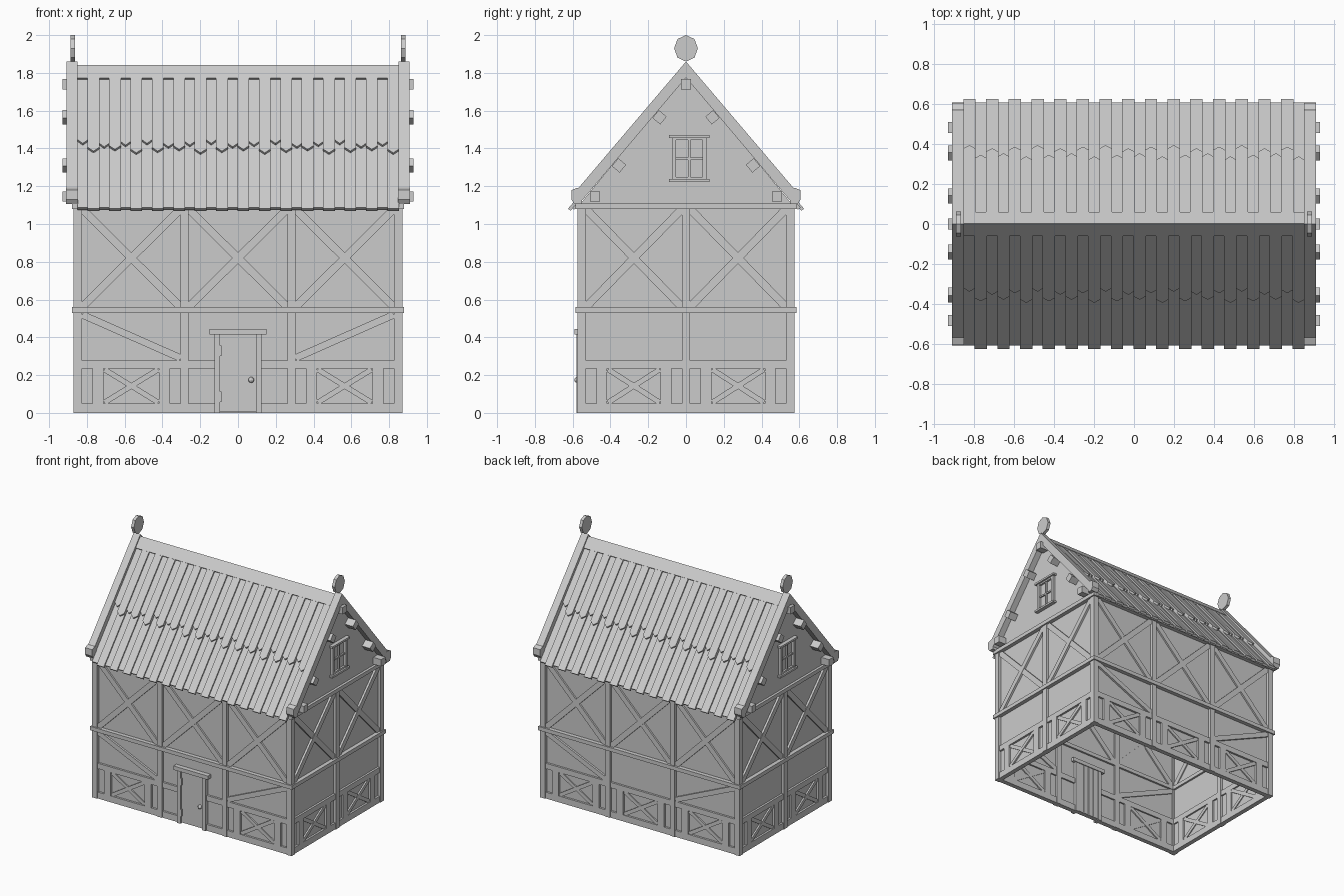
import bpy, bmesh
from math import pi, sin, cos, atan, hypot
from mathutils import Matrix, Vector

if "Cube" in bpy.data.objects:
    bpy.data.objects.remove(bpy.data.objects["Cube"])

parts = {}

def prism(name, M, pts, d0, d1):
    """Extrude a (u, z) outline from depth d0 to d1 (outward) in frame M."""
    bm = parts.setdefault(name, bmesh.new())
    a = [bm.verts.new(M @ Vector((u, -d0, z))) for u, z in pts]
    b = [bm.verts.new(M @ Vector((u, -d1, z))) for u, z in pts]
    n = len(pts)
    faces = [bm.faces.new(a), bm.faces.new(b[::-1])]
    faces += [bm.faces.new((a[i], b[i], b[(i + 1) % n], a[(i + 1) % n])) for i in range(n)]
    bmesh.ops.recalc_face_normals(bm, faces=faces)

def box(name, M, u0, u1, z0, z1, d0, d1):
    prism(name, M, [(u0, z0), (u1, z0), (u1, z1), (u0, z1)], d0, d1)

def brace(name, M, p, q, w, d0, d1):
    l = hypot(q[0] - p[0], q[1] - p[1])
    a, b = -(q[1] - p[1]) / l * w / 2, (q[0] - p[0]) / l * w / 2
    prism(name, M, [(p[0] + a, p[1] + b), (q[0] + a, q[1] + b),
                    (q[0] - a, q[1] - b), (p[0] - a, p[1] - b)], d0, d1)

def cross(name, M, u0, u1, z0, z1, w, d0, d1):
    brace(name, M, (u0, z0), (u1, z1), w, d0, d1)
    brace(name, M, (u0, z1), (u1, z0), w, d0 + .003, d1 - .003)

def square(u, z, s, a):
    return [(u + s * cos(a + k * pi / 2), z + s * sin(a + k * pi / 2)) for k in range(4)]

DX, DY = .87, .575

# Timber framed walls: rotation, outer depth, half width, mid posts, name
walls = [(0, DY, DX, (-.283, .283), "front"), (pi, DY, DX, (-.283, .283), "back"),
         (pi / 2, DX, DY, (0,), "right"), (-pi / 2, DX, DY, (0,), "left")]
for ang, D, W, mids, side in walls:
    M = Matrix.Rotation(ang, 4, 'Z')
    timber, infill = side + "_timber_frame", side + "_infill_braces"
    box(side + "_wall_panel", M, -W + .02, W - .02, .01, 1.1, D - .03, D - .022)
    # Posts and long beams
    if len(mids) == 2:
        for s in (-1, 1):
            box("corner_posts", M, s * W, s * (W - .045), 0, 1.1, D - .045, D)
    for m in mids:
        box(timber, M, m - .021, m + .021, 0, 1.09, D - .045, D)
    for z0, z1 in ((.53, .56), (1.08, 1.11)):
        box(timber, M, -W - .01, W + .01, z0, z1, D - .045, D + .01)
    # Bays between posts
    edges = [-W + .045] + [e for m in mids for e in (m - .021, m + .021)] + [W - .045]
    bays = list(zip(edges[::2], edges[1::2]))
    for i, (a, b) in enumerate(bays):
        cross(infill, M, a, b, .56, 1.08, .042, D - .04, D - .006)
        doorway = side == "front" and i == 1
        spans = [(a, -.12), (.12, b)] if doorway else [(a, b)]
        for p, q in spans:
            box(timber, M, p, q, 0, .05, D - .042, D - .006)
            box(timber, M, p, q, .235, .278, D - .042, D - .006)
        if not doorway:
            for p in (a + .055, b - .113):
                box(timber, M, p, p + .058, .04, .24, D - .042, D - .006)
            cross(infill, M, a + .118, b - .118, .055, .23, .028, D - .04, D - .01)
        if len(mids) == 2 and i != 1:
            z = (.52, .29) if i == 0 else (.29, .52)
            brace(infill, M, (a, z[0]), (b, z[1]), .038, D - .04, D - .006)

# Door with jambs, lintel, hinges and knob
I = Matrix.Identity(4)
for s in (-1, 1):
    box("door_frame", I, s * .125, s * .095, 0, .42, DY - .05, DY + .006)
box("door_frame", I, -.15, .15, .415, .445, DY - .055, DY + .015)
box("door", I, -.096, .096, .005, .416, DY - .035, DY - .01)
for k in range(4):
    u = -.095 + k * .0475
    box("door_planks", I, u + .003, u + .0445, .005, .416, DY - .048, DY - .034)
for z in (.33, .085):
    box("door_hinges", I, -.099, -.088, z - .028, z + .028, DY - .012, DY + .004)
knob = parts.setdefault("door_knob", bmesh.new())
bmesh.ops.create_uvsphere(knob, u_segments=10, v_segments=6, radius=.016,
                          matrix=Matrix.Translation((.07, -DY, .175)))

# Gable ends: wall, barge boards, end blocks, window, finial
for ang, side in ((pi / 2, "right"), (-pi / 2, "left")):
    M = Matrix.Rotation(ang, 4, 'Z')
    prism(side + "_gable_wall", M, [(-.565, 1.1), (.565, 1.1), (0, 1.79)], .835, .86)
    for s in (-1, 1):
        prism(side + "_barge_boards", M, [(0, 1.86), (s * .58, 1.178), (s * .58, 1.105),
                                         (s * .567, 1.105), (0, 1.775)], .85, .908)
        prism(side + "_barge_end_blocks", M, [(s * .55, 1.105), (s * .59, 1.105), (s * .607, 1.13),
                                             (s * .605, 1.18), (s * .575, 1.192), (s * .55, 1.19)], .848, .91)
    w, c = side + "_gable_window", .017
    for z in (1.222, 1.456):
        box(w, M, c - .108, c + .108, z, z + .015, .85, .89)
    for s in (-1, 1):
        box(w, M, c + s * .092, c + s * .07, 1.23, 1.46, .85, .88)
    for z in (1.237, 1.444):
        box(w, M, c - .075, c + .075, z, z + .013, .85, .876)
    box(w, M, c - .006, c + .006, 1.24, 1.45, .85, .872)
    box(w, M, c - .075, c + .075, 1.34, 1.352, .85, .871)
    prism(side + "_ridge_finial", M, [(.063 * sin(k * pi / 4), 1.93 + .07 * cos(k * pi / 4))
                                      for k in range(8)], .864, .888)

# Purlins running the length of the roof
A = atan(1.18)
M = Matrix.Rotation(pi / 2, 4, 'Z')
prism("purlins", M, square(0, 1.74, .038, pi / 4), -.93, .93)
for s in (-1, 1):
    for y, z, a in ((.14, 1.565, -A), (.355, 1.31, -A), (.482, 1.145, 0)):
        prism("purlins", M, square(s * y, z, .038, pi / 4 + s * a), -.93, .93)

# Roof slopes: alternating low and raised boards in two overlapping courses
slope = Matrix(((1, 0, 0, 0), (0, sin(A), -cos(A), 0), (0, -cos(A), -sin(A), 1.86), (0, 0, 0, 1)))
step = 1.7 / 30
for ang, side in ((0, "front"), (pi, "back")):
    M = Matrix.Rotation(ang, 4, 'Z') @ slope
    for i in range(30):
        x, up = -.85 + (i + .5) * step, i % 2
        h = .031 if up else .0283
        d, t = .01 * up, .018
        end = (.585 if up else .535) + .012 * ((i * 7) % 3 - 1)
        prism(side + "_upper_roof_boards", M, [(x - h, .04), (x + h, .04), (x + h, end),
              (x, end + .026), (x - h, end)], -.022 + d - t, -.022 + d)
        box(side + "_lower_roof_boards", M, x - h, x + h, .45, .998 if up else .982,
            -.037 + d - t, -.037 + d)
    box(side + "_ridge_cap", M, -.85, .85, .015, .105, -.034, -.015 + .006)

# Close the ridge cap apex
prism("ridge_cap_top", Matrix.Rotation(pi / 2, 4, 'Z'),
      [(0, 1.838), (.055, 1.773), (.04, 1.76), (0, 1.8), (-.04, 1.76), (-.055, 1.773)], -.85, .85)

for name, bm in parts.items():
    me = bpy.data.meshes.new(name)
    bm.to_mesh(me)
    bm.free()
    bpy.context.collection.objects.link(bpy.data.objects.new(name, me))
